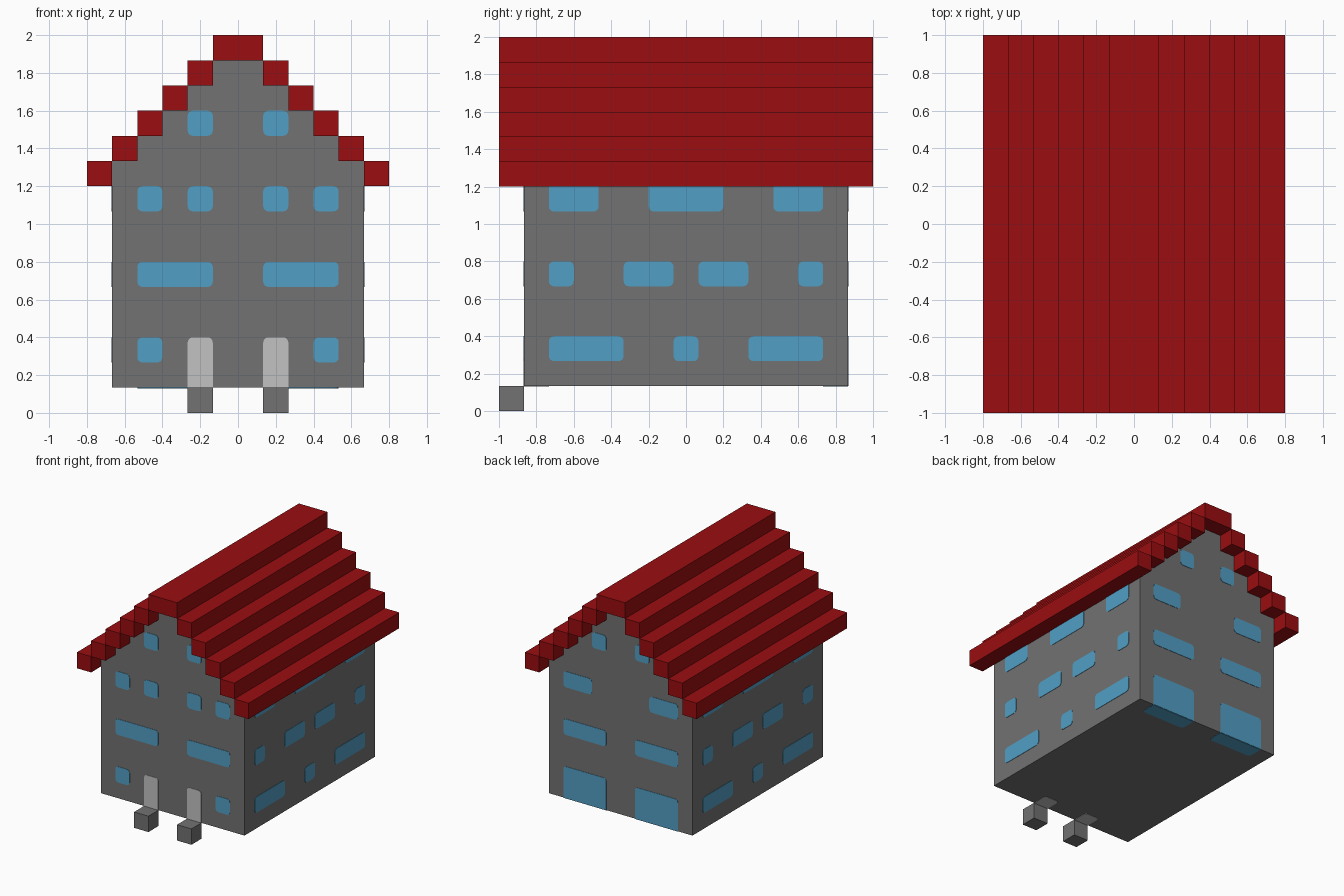
import bpy
import bmesh
import math

cube = bpy.data.objects.get("Cube")
if cube:
    bpy.data.objects.remove(cube, do_unlink=True)

U = 2 / 15          # one building block
SKIN = 0.003        # how far the panels stand proud of the wall
R = 0.21            # panel corner radius, in blocks


def material(name, rgb):
    m = bpy.data.materials.new(name)
    m.use_nodes = True
    col = (*rgb, 1)
    m.diffuse_color = col
    bsdf = m.node_tree.nodes["Principled BSDF"]
    bsdf.inputs["Base Color"].default_value = col
    bsdf.inputs["Roughness"].default_value = 0.8
    return m


STONE = material("stone grey", (0.168, 0.168, 0.168))
ROOF = material("roof red", (0.325, 0.004, 0.005))
GLASS = material("window blue", (0.085, 0.347, 0.558))
DOOR = material("door light grey", (0.539, 0.539, 0.539))


def finish(name, bm, mat):
    bmesh.ops.recalc_face_normals(bm, faces=bm.faces)
    me = bpy.data.meshes.new(name)
    bm.to_mesh(me)
    bm.free()
    me.materials.append(mat)
    ob = bpy.data.objects.new(name, me)
    bpy.context.collection.objects.link(ob)
    return ob


def prism(bm, points, offset):
    """Extrude a closed outline of 3D points (in blocks) along an offset."""
    face = bm.faces.new([bm.verts.new([c * U for c in p]) for p in points])
    out = bmesh.ops.extrude_face_region(bm, geom=[face], use_keep_orig=True)
    verts = [g for g in out["geom"] if isinstance(g, bmesh.types.BMVert)]
    bmesh.ops.translate(bm, verts=verts, vec=[c * U for c in offset])


def box(bm, x0, x1, y0, y1, z0, z1):
    prism(bm, [(x0, y0, z0), (x1, y0, z0), (x1, y1, z0), (x0, y1, z0)], (0, 0, z1 - z0))


def outline(a0, a1, b0, b1, low=True, high=True):
    """Rectangle whose low and high corner pairs may be rounded."""
    pts = []
    corners = [(a1, b0, -1, 1, 270, low), (a1, b1, -1, -1, 0, high),
               (a0, b1, 1, -1, 90, high), (a0, b0, 1, 1, 180, low)]
    for a, b, sa, sb, start, rounded in corners:
        if not rounded:
            pts.append((a, b))
            continue
        for i in range(5):
            t = math.radians(start + 22.5 * i)
            pts.append((a + sa * R + R * math.cos(t), b + sb * R + R * math.sin(t)))
    return pts


# Each wall: a rule placing (across, up) on it, and its outward direction
WALLS = {
    "front": (lambda a, b: (a, -6.5, b), (0, -1, 0)),
    "back": (lambda a, b: (a, 6.5, b), (0, 1, 0)),
    "left": (lambda a, b: (5, a, b), (1, 0, 0)),
    "right": (lambda a, b: (-5, a, b), (-1, 0, 0)),
    "floor": (lambda a, b: (a, b, 1), (0, 0, -1)),
}


def panel(bm, wall, a0, a1, b0, b1, low=True, high=True):
    place, out = WALLS[wall]
    s = SKIN / U
    pts = [[c - s * n for c, n in zip(place(a, b), out)]
           for a, b in outline(a0, a1, b0, b1, low, high)]
    prism(bm, pts, [2 * s * n for n in out])


def mirrored(bm, wall, a0, a1, b0, b1, **kw):
    panel(bm, wall, a0, a1, b0, b1, **kw)
    panel(bm, wall, -a1, -a0, b0, b1, **kw)


# House body: stepped gable profile
bm = bmesh.new()
half = [(5, 1), (5, 10)]
for i in range(4):
    half += [(4 - i, 10 + i), (4 - i, 11 + i)]
profile = half + [(-x, z) for x, z in reversed(half)]
prism(bm, [(x, -6.5, z) for x, z in profile], (0, 13, 0))
finish("house_body", bm, STONE)

# Roof: ridge bar and stepped side bars
bm = bmesh.new()
box(bm, -1, 1, -7.5, 7.5, 14, 15)
finish("roof_ridge", bm, ROOF)
for side, sx in (("left", 1), ("right", -1)):
    bm = bmesh.new()
    for i in range(1, 6):
        box(bm, sx * i, sx * (i + 1), -7.5, 7.5, 14 - i, 15 - i)
    finish("roof_steps_" + side, bm, ROOF)

# Doorsteps
for side, x in (("left", 1), ("right", -2)):
    bm = bmesh.new()
    box(bm, x, x + 1, -7.5, -6.5, 0, 1)
    finish("doorstep_" + side, bm, STONE)

# Front doors, with their undersides showing in the floor
bm = bmesh.new()
mirrored(bm, "front", 1, 2, 1, 3, low=False)
mirrored(bm, "floor", 1, 2, -6.5, -5.5, low=False)
finish("front_doors", bm, DOOR)

# Front windows
bm = bmesh.new()
for a0, a1, z in ((3, 4, 2), (1, 4, 5), (1, 2, 8), (3, 4, 8), (1, 2, 11)):
    mirrored(bm, "front", a0, a1, z, z + 1)
finish("front_windows", bm, GLASS)

# Back windows, the tall ones reaching the floor
bm = bmesh.new()
for a0, a1, z in ((1, 4, 5), (2, 4, 8), (1, 2, 11)):
    mirrored(bm, "back", a0, a1, z, z + 1)
mirrored(bm, "back", 1, 4, 1, 3, low=False)
mirrored(bm, "floor", 1, 4, 5.5, 6.5, high=False)
finish("back_windows", bm, GLASS)

# Side windows, the top row running up to the eaves
for side in ("left", "right"):
    bm = bmesh.new()
    for a0, a1, z in ((2.5, 5.5, 2), (0.5, 2.5, 5), (4.5, 5.5, 5)):
        mirrored(bm, side, a0, a1, z, z + 1)
    mirrored(bm, side, 3.5, 5.5, 8, 9, high=False)
    panel(bm, side, -0.5, 0.5, 2, 3)
    panel(bm, side, -1.5, 1.5, 8, 9, high=False)
    finish("side_windows_" + side, bm, GLASS)
